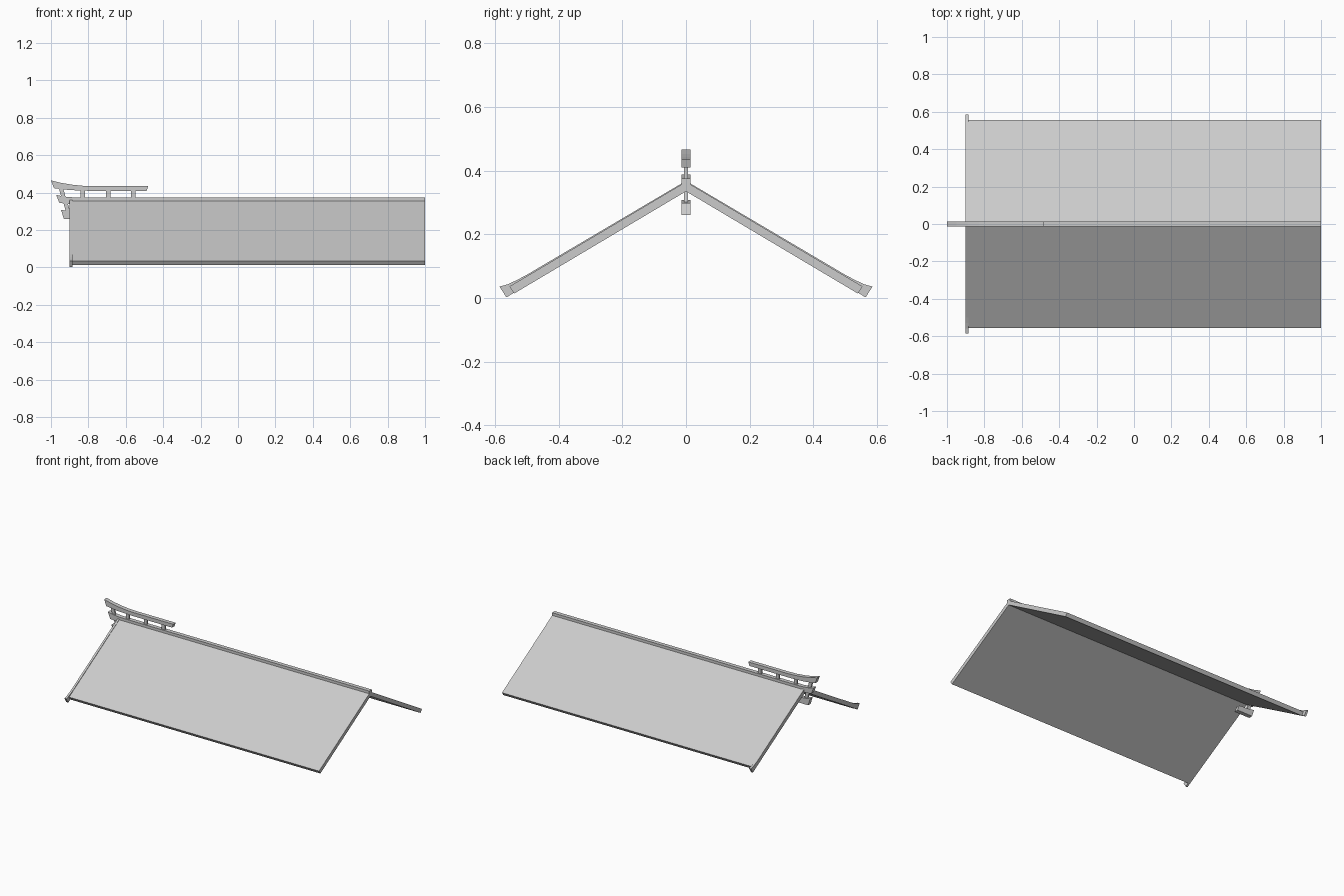
import bpy
import bmesh

cube = bpy.data.objects.get("Cube")
if cube:
    bpy.data.objects.remove(cube, do_unlink=True)

grey = bpy.data.materials.new("pale grey")
grey.use_nodes = True
colour = (0.6, 0.6, 0.6, 1)
grey.diffuse_color = colour
grey.node_tree.nodes["Principled BSDF"].inputs["Base Color"].default_value = colour


def prism(name, outline, lo, hi, along):
    """Extrude an outline: (y, z) points along x, or (x, z) points along y."""
    bm = bmesh.new()
    place = (lambda a, z: (lo, a, z)) if along == "x" else (lambda a, z: (a, lo, z))
    face = bm.faces.new([bm.verts.new(place(a, z)) for a, z in outline])
    new = bmesh.ops.extrude_face_region(bm, geom=[face])["geom"]
    shift = (hi - lo, 0, 0) if along == "x" else (0, hi - lo, 0)
    bmesh.ops.translate(bm, vec=shift, verts=[v for v in new if isinstance(v, bmesh.types.BMVert)])
    bmesh.ops.recalc_face_normals(bm, faces=bm.faces)
    mesh = bpy.data.meshes.new(name)
    bm.to_mesh(mesh)
    bm.free()
    mesh.materials.append(grey)
    obj = bpy.data.objects.new(name, mesh)
    bpy.context.collection.objects.link(obj)
    return obj


def beam(name, outline, half_width=0.014):
    return prism(name, outline, -half_width, half_width, "y")


# Roof slopes and the flared gable boards, mirrored front to back
slope = [(0, 0.365), (0.555, 0.036), (0.54, 0.014), (0, 0.335)]
board = [(0, 0.368), (0.5, 0.073), (0.53, 0.057), (0.56, 0.043), (0.586, 0.036),
         (0.564, 0.002), (0.53, 0.023), (0, 0.335)]
for side, sign in (("front", -1), ("back", 1)):
    prism(side + "_roof_slope", [(sign * y, z) for y, z in slope], -0.89, 1, "x")
    prism(side + "_gable_board", [(sign * y, z) for y, z in board], -0.9, -0.886, "x")

# Ridge beam with an upturned end
beam("ridge_beam", [(-0.972, 0.388), (-0.93, 0.379), (-0.88, 0.375), (1, 0.375),
                    (1, 0.345), (-0.88, 0.338), (-0.955, 0.345)])

# Raised crest beam curving up at its end
beam("crest_beam", [(-1, 0.466), (-0.95, 0.453), (-0.89, 0.443), (-0.83, 0.437),
                    (-0.77, 0.435), (-0.48, 0.435), (-0.488, 0.41), (-0.8, 0.41),
                    (-0.9, 0.414), (-0.984, 0.424)])

# Lower bracket block under the gable peak
beam("bracket_block", [(-0.946, 0.308), (-0.9, 0.301), (-0.83, 0.298),
                       (-0.815, 0.26), (-0.931, 0.26)])

# Small posts between the beams
for i, x in enumerate((-0.83, -0.695, -0.56)):
    beam(f"crest_post_{i + 1}", [(x - 0.012, 0.42), (x + 0.012, 0.42),
                                 (x + 0.012, 0.365), (x - 0.012, 0.365)], 0.006)
beam("leaning_crest_post", [(-0.958, 0.425), (-0.935, 0.425), (-0.92, 0.37), (-0.943, 0.37)], 0.006)
beam("leaning_bracket_post", [(-0.935, 0.35), (-0.912, 0.35), (-0.896, 0.295), (-0.919, 0.295)], 0.006)
